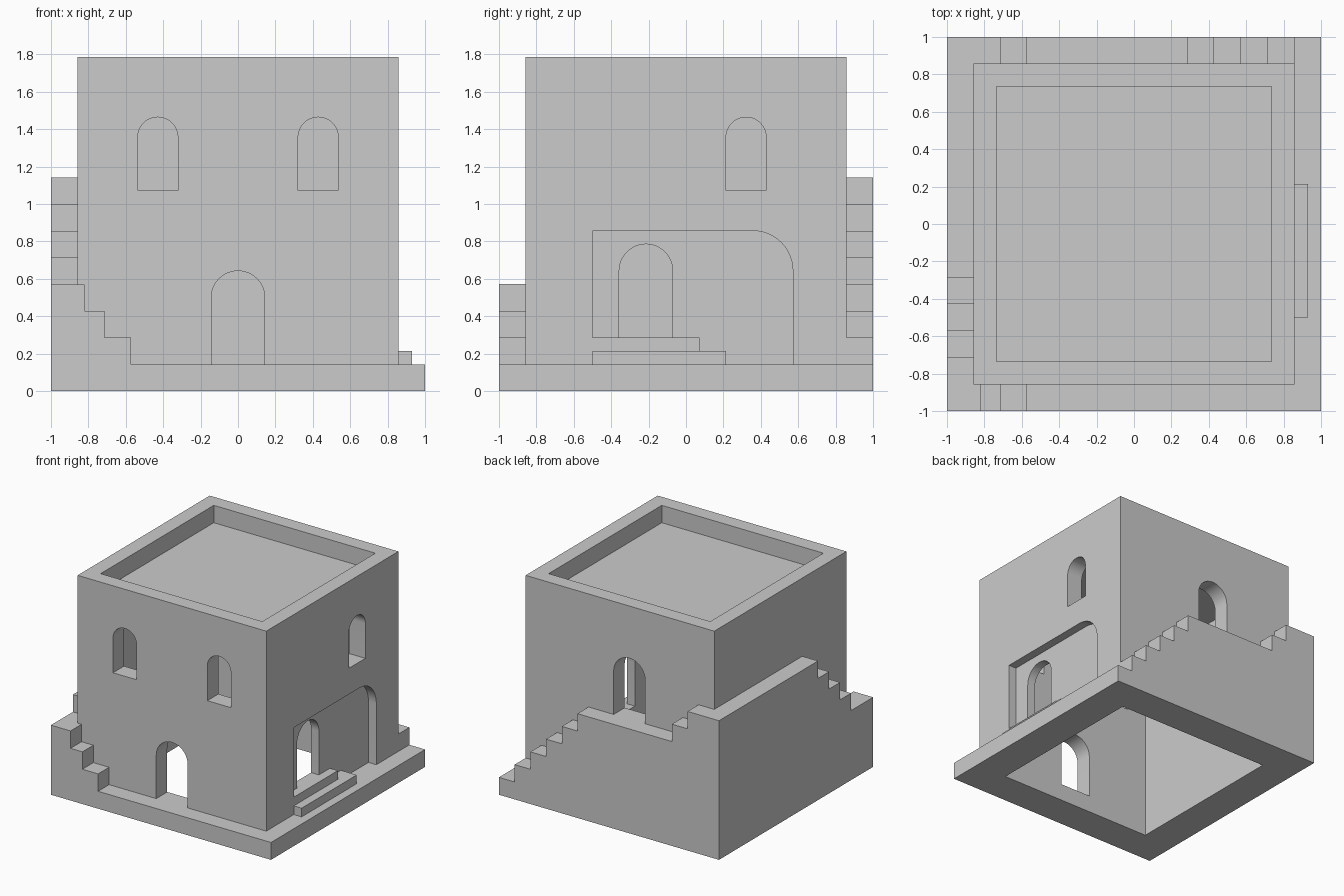
import bpy, bmesh, math

if "Cube" in bpy.data.objects:
    bpy.data.objects.remove(bpy.data.objects["Cube"])

U = 1 / 14  # the whole building sits on a grid of 14 units per metre


def prism(name, profile, axis, lo, hi):
    """Extrude a 2D profile (grid units) along x, y or z."""
    place = {'x': lambda a, b, d: (d, a, b),
             'y': lambda a, b, d: (a, d, b),
             'z': lambda a, b, d: (a, b, d)}[axis]
    bm = bmesh.new()
    ends = [[bm.verts.new([c * U for c in place(a, b, d)]) for a, b in profile]
            for d in (lo, hi)]
    bm.faces.new(ends[0])
    bm.faces.new(ends[1])
    n = len(profile)
    for i in range(n):
        j = (i + 1) % n
        bm.faces.new((ends[0][i], ends[0][j], ends[1][j], ends[1][i]))
    bmesh.ops.recalc_face_normals(bm, faces=bm.faces)
    mesh = bpy.data.meshes.new(name)
    bm.to_mesh(mesh)
    bm.free()
    obj = bpy.data.objects.new(name, mesh)
    bpy.context.collection.objects.link(obj)
    return obj


def rect(a0, a1, b0, b1):
    return [(a0, b0), (a1, b0), (a1, b1), (a0, b1)]


def arc(ca, cb, r, start, end, steps):
    return [(ca + r * math.cos(math.radians(start + (end - start) * i / steps)),
             cb + r * math.sin(math.radians(start + (end - start) * i / steps)))
            for i in range(steps + 1)]


def arch(centre, base, r, spring):
    """Round-headed opening: straight jambs with a half circle on top."""
    return ([(centre - r, base), (centre + r, base)]
            + arc(centre, base + spring, r, 0, 180, 24))


def stairs(levels, base=1):
    """Step outline from (start, end, height) runs, left to right."""
    pts = [(levels[0][0], base)]
    for a, b, h in levels:
        pts += [(a, h), (b, h)]
    return pts + [(levels[-1][1], base)]


def boolean(target, tool, operation):
    mod = target.modifiers.new(tool.name, 'BOOLEAN')
    mod.operation = operation
    mod.solver = 'EXACT'
    mod.object = tool
    bpy.context.view_layer.objects.active = target
    bpy.ops.object.modifier_apply(modifier=mod.name)
    bpy.data.objects.remove(tool, do_unlink=True)


# Main block
house = prism("house", rect(-12, 12, -12, 12), 'z', 0, 25)

# Plinth, wrap-around staircase and outer doorstep
solids = [
    prism("plinth", rect(-14, 14, -14, 14), 'z', 0, 2),
    prism("front_stairs", stairs([(-13, -12, 8), (-12, -10, 6), (-10, -8, 4)]),
          'y', -14, -11.5),
    prism("left_stairs", stairs([(-14, -10, 8), (-10, -8, 10), (-8, -6, 12),
                                 (-6, -4, 14), (-4, 14, 16)]), 'x', -14, -11.5),
    prism("back_stairs", stairs([(-13, -10, 16), (-10, -8, 14), (-8, 4, 12),
                                 (4, 6, 10), (6, 8, 8), (8, 10, 6), (10, 12, 4)]),
          'y', 11.5, 14),
    prism("doorstep", rect(-7, 3, 1, 3), 'x', 11.5, 13),
]

# Hollow room, sunken roof, niche with inner steps, doors and windows
cutters = [
    prism("room", rect(-10, 10, -10, 10), 'z', -2, 22),
    prism("roof_recess", rect(-10.28, 10.28, -10.28, 10.28), 'z', 23, 27),
    prism("niche", [(-7, 4), (1, 4), (1, 3), (3, 3), (3, 2), (8, 2)]
          + arc(5, 9, 3, 0, 90, 12) + [(-7, 12)], 'x', 11, 16),
    prism("front_door", arch(0, 2, 2, 5), 'y', -16, -9),
    prism("right_door", arch(-3, 4, 2, 5), 'x', 9, 16),
    prism("back_door", arch(-1.2, 12, 2, 5), 'y', 9, 16),
    prism("right_window", arch(4.5, 15, 1.5, 4), 'x', 9, 16),
]
for side in (-1, 1):
    cutters.append(prism("front_window", arch(6 * side, 15, 1.5, 4), 'y', -16, -9))

for s in solids:
    boolean(house, s, 'UNION')
for c in cutters:
    boolean(house, c, 'DIFFERENCE')

# Smooth arches, crisp edges
bpy.ops.object.select_all(action='DESELECT')
house.select_set(True)
bpy.context.view_layer.objects.active = house
bpy.ops.object.shade_smooth_by_angle(angle=math.radians(30))
